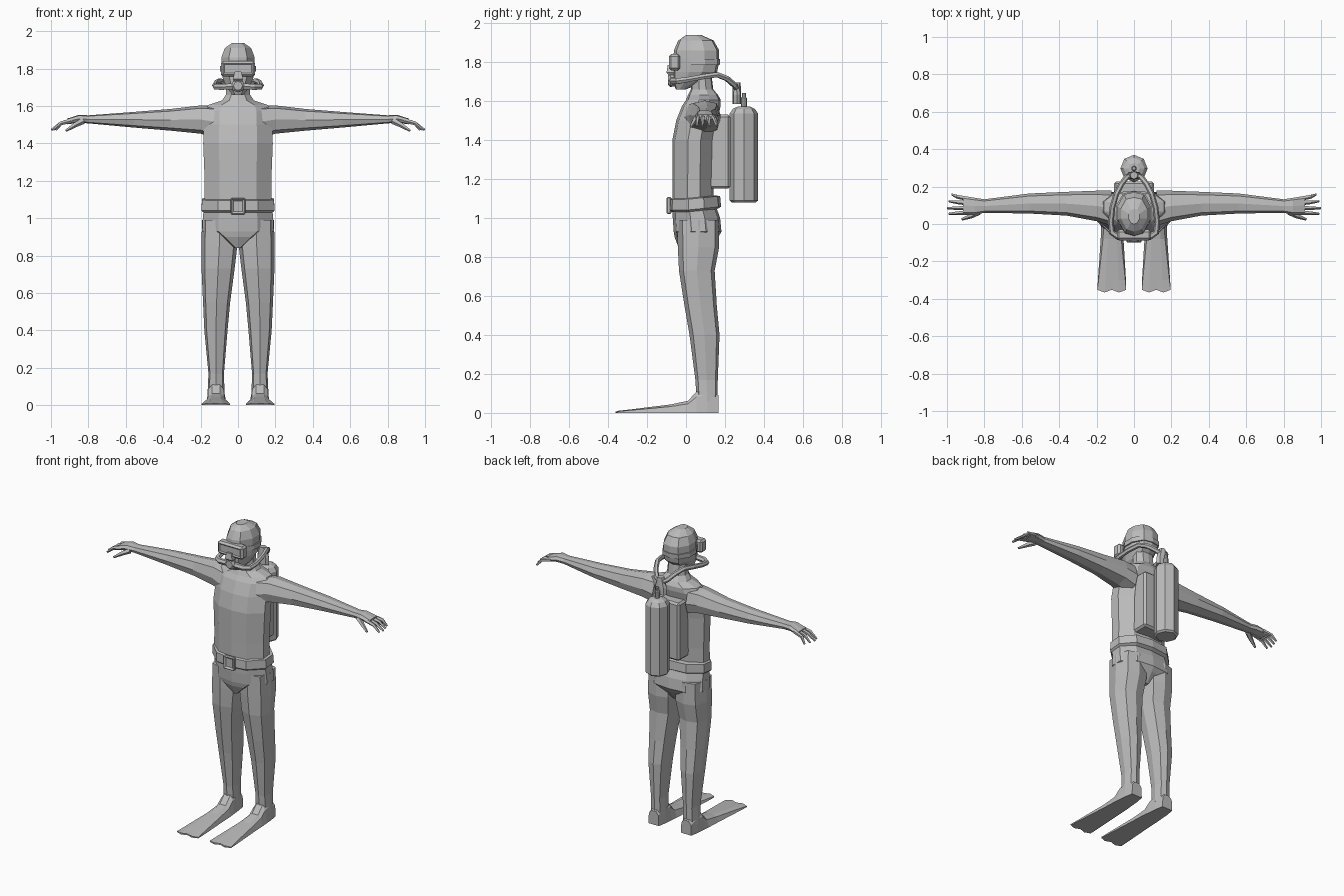
import bpy, bmesh, math
from mathutils import Vector

if "Cube" in bpy.data.objects:
    bpy.data.objects.remove(bpy.data.objects["Cube"])

grey = bpy.data.materials.new("plain_grey")
grey.diffuse_color = (0.5, 0.5, 0.5, 1)
grey.use_nodes = True
grey.node_tree.nodes["Principled BSDF"].inputs["Base Color"].default_value = grey.diffuse_color

# Cross-sections as (across, depth) in -1..1
BODY = [(0, -1), (.55, -.88), (1, -.25), (1, .35), (.6, .9),
        (0, 1), (-.6, .9), (-1, .35), (-1, -.25), (-.55, -.88)]
OCT = [(math.sin(math.radians(a)) , -math.cos(math.radians(a))) for a in range(0, 360, 45)]
LIMB = [(0, -1), (.8, -.75), (1, 0), (.75, .8), (0, 1), (-.75, .8), (-1, 0), (-.8, -.75)]


def loft(name, rings, mirror=False):
    """Skin a list of equal-length point rings and cap both ends."""
    bm = bmesh.new()
    vs = [[bm.verts.new(p) for p in r] for r in rings]
    n = len(vs[0])
    for a, b in zip(vs, vs[1:]):
        for i in range(n):
            j = (i + 1) % n
            bm.faces.new((a[i], a[j], b[j], b[i]))
    bm.faces.new(vs[0])
    bm.faces.new(vs[-1])
    bmesh.ops.recalc_face_normals(bm, faces=bm.faces[:])
    return finish(name, bm, mirror)


def finish(name, bm, mirror=False):
    me = bpy.data.meshes.new(name)
    bm.to_mesh(me)
    bm.free()
    me.materials.append(grey)
    ob = bpy.data.objects.new(name, me)
    bpy.context.collection.objects.link(ob)
    if mirror:
        m = ob.modifiers.new("mirror", 'MIRROR')
        m.use_axis = (True, False, False)
        m.use_mirror_merge = False
    return ob


def stack(section, z, x0, x1, y0, y1):
    """Horizontal ring filling a rectangle."""
    return [((x0 + x1) / 2 + u * (x1 - x0) / 2, (y0 + y1) / 2 + v * (y1 - y0) / 2, z)
            for u, v in section]


def body(name, rows):
    return loft(name, [stack(BODY, z, -w, w, a, b) for z, w, a, b in rows])


def tube(name, path, radii, n=6, squash=1.0):
    """Mirrored tapering tube along a path."""
    pts = [Vector(p) for p in path]
    rings = []
    for i, p in enumerate(pts):
        t = (pts[min(i + 1, len(pts) - 1)] - pts[max(i - 1, 0)]).normalized()
        side = t.cross(Vector((0, 0, 1))).normalized()
        up = side.cross(t)
        rings.append([p + radii[i] * (side * math.cos(k * math.tau / n)
                      + up * squash * math.sin(k * math.tau / n)) for k in range(n)])
    return loft(name, rings, True)


def box(name, x0, x1, y0, y1, z0, z1, bevel=0.0):
    bm = bmesh.new()
    bmesh.ops.create_cube(bm, size=1)
    for v in bm.verts:
        v.co = ((x0 + x1) / 2 + v.co.x * (x1 - x0), (y0 + y1) / 2 + v.co.y * (y1 - y0),
                (z0 + z1) / 2 + v.co.z * (z1 - z0))
    if bevel:
        bmesh.ops.bevel(bm, geom=bm.edges[:], offset=bevel, segments=1, affect='EDGES')
    return finish(name, bm)


def inset_front(ob, width, depth):
    """Recess the forward face of a part."""
    bm = bmesh.new()
    bm.from_mesh(ob.data)
    bm.normal_update()
    f = max(bm.faces, key=lambda f: -f.normal.y * f.calc_area())
    bmesh.ops.inset_region(bm, faces=[f], thickness=width, depth=-depth)
    bm.to_mesh(ob.data)
    bm.free()


# Torso with neck, and pelvis
body("torso", [(1.05, .18, -.07, .14), (1.2, .178, -.07, .14), (1.4, .186, -.07, .145),
               (1.5, .182, -.05, .16), (1.575, .18, -.02, .178), (1.605, .16, 0, .178),
               (1.63, .085, .01, .165), (1.66, .065, .025, .14), (1.74, .06, .025, .13)])
body("pelvis", [(1.07, .182, -.068, .15), (1.0, .188, -.068, .175), (.93, .192, -.063, .182),
                (.9, .13, -.058, .165), (.84, .02, -.035, .12)])

# Belt and buckle
belt = body("belt", [(1.03, .185, -.075, .16), (1.04, .196, -.088, .18),
                     (1.095, .192, -.085, .175), (1.1, .18, -.072, .15)])
for v in belt.data.vertices:
    v.co.z += .018 * max(0, v.co.y) / .18
inset_front(box("buckle", -.04, .04, -.1, -.075, 1.02, 1.108, .006), .014, .01)

# Legs
loft("leg", [stack(LIMB, *r) for r in [
    (.99, .005, .192, -.045, .17), (.85, .004, .196, -.042, .17), (.73, .018, .195, -.036, .147),
    (.55, .042, .187, -.008, .158), (.4, .056, .18, .018, .172), (.17, .075, .158, .048, .163),
    (.06, .072, .163, .055, .16)]], True)


# Swim fins: narrow heel widening to a scalloped tip
def fin_ring(y, x0, x1, z, top, scallop=0.0):
    us = (0, .25, .5, .75, 1)
    c, h = (x0 + x1) / 2, (x1 - x0) / 2
    low = [(x0 + u * 2 * h, y + scallop * (i % 2), 0) for i, u in enumerate(us)]
    high = [(c + (u * 2 - 1) * h * top, y + scallop * (i % 2), z * (.75 if u in (0, 1) else 1))
            for i, u in enumerate(us)]
    return low + high[::-1]


loft("fin", [fin_ring(.168, .08, .156, .09, .9), fin_ring(.11, .07, .166, .12, .85),
             fin_ring(.055, .065, .17, .11, .8), fin_ring(.01, .06, .174, .062, .75),
             fin_ring(-.08, .056, .178, .043, .8), fin_ring(-.3, .043, .193, .016, .95),
             fin_ring(-.352, .042, .196, .009, 1, -.014)], True)

# Arms and palms
arm = [(.12, -.01, .178, 1.43, 1.6), (.2, .015, .178, 1.452, 1.603), (.36, .045, .172, 1.468, 1.584),
       (.56, .056, .163, 1.485, 1.568), (.8, .06, .132, 1.507, 1.55), (.85, .05, .14, 1.51, 1.553),
       (.915, .05, .15, 1.502, 1.532)]
loft("arm", [[(x, (a + b) / 2 + u * (b - a) / 2, (c + d) / 2 + v * (d - c) / 2)
              for u, v in LIMB] for x, a, b, c, d in arm], True)

# Fingers and thumb
for i, (y, tip, x) in enumerate([(.135, .158, .975), (.112, .122, .99), (.086, .085, 1.0), (.062, .055, .99)]):
    tube("finger_%d" % (i + 1), [(.885, y, 1.522), (.945, (y + tip) / 2, 1.508), (x - .002, tip, 1.472)],
         [.013, .011, .006], 5)
tube("thumb", [(.83, .066, 1.52), (.87, .044, 1.5), (.92, .025, 1.468)], [.018, .014, .007], 5)

# Head
body("head", [(1.66, .03, -.052, .0), (1.7, .062, -.068, .1), (1.75, .082, -.07, .16),
              (1.8, .089, -.066, .17), (1.86, .089, -.062, .17), (1.91, .07, -.04, .142),
              (1.938, .03, .0, .08)])

# Diving mask, nose pocket and strap
inset_front(box("mask", -.092, .092, -.088, -.03, 1.757, 1.84, .012), .01, .006)
loft("nose_pocket", [stack([(-1, -1), (1, -1), (1, 1), (-1, 1)], *r) for r in [
    (1.785, -.016, .016, -.094, -.05), (1.745, -.028, .028, -.1, -.05), (1.73, -.018, .018, -.085, -.05)]])
body("mask_strap", [(1.785, .096, -.06, .173), (1.815, .096, -.06, .175)])

# Breathing mouthpiece
loft("mouthpiece", [[(u * r, y, 1.708 + v * r) for u, v in OCT]
                    for y, r in [(-.04, .03), (-.08, .036), (-.092, .024)]])

# Twin hoses running over the shoulders
tube("hose", [(.01, -.07, 1.705), (.085, -.068, 1.702), (.118, -.045, 1.702), (.124, .01, 1.71),
              (.115, .09, 1.725), (.095, .16, 1.735), (.07, .21, 1.715), (.04, .25, 1.68),
              (.01, .262, 1.66)], [.018, .018, .017] + [.015] * 6)

# Back plate, air tank, valve and regulator
box("back_plate", -.107, .107, .11, .228, 1.15, 1.53, .012)
loft("tank", [[(u * r, .297 + v * r, z) for u, v in OCT] for z, r in [
    (1.08, .062), (1.09, .073), (1.535, .073), (1.56, .056), (1.572, .03)]])
loft("valve", [[(u * r, .297 + v * r, z) for u, v in OCT] for z, r in [
    (1.56, .015), (1.615, .015), (1.62, .011), (1.64, .01)]])
loft("regulator", [stack(OCT, *r) for r in [
    (1.585, -.042, .042, .238, .283), (1.63, -.042, .042, .238, .283), (1.695, -.02, .02, .24, .28)]])
